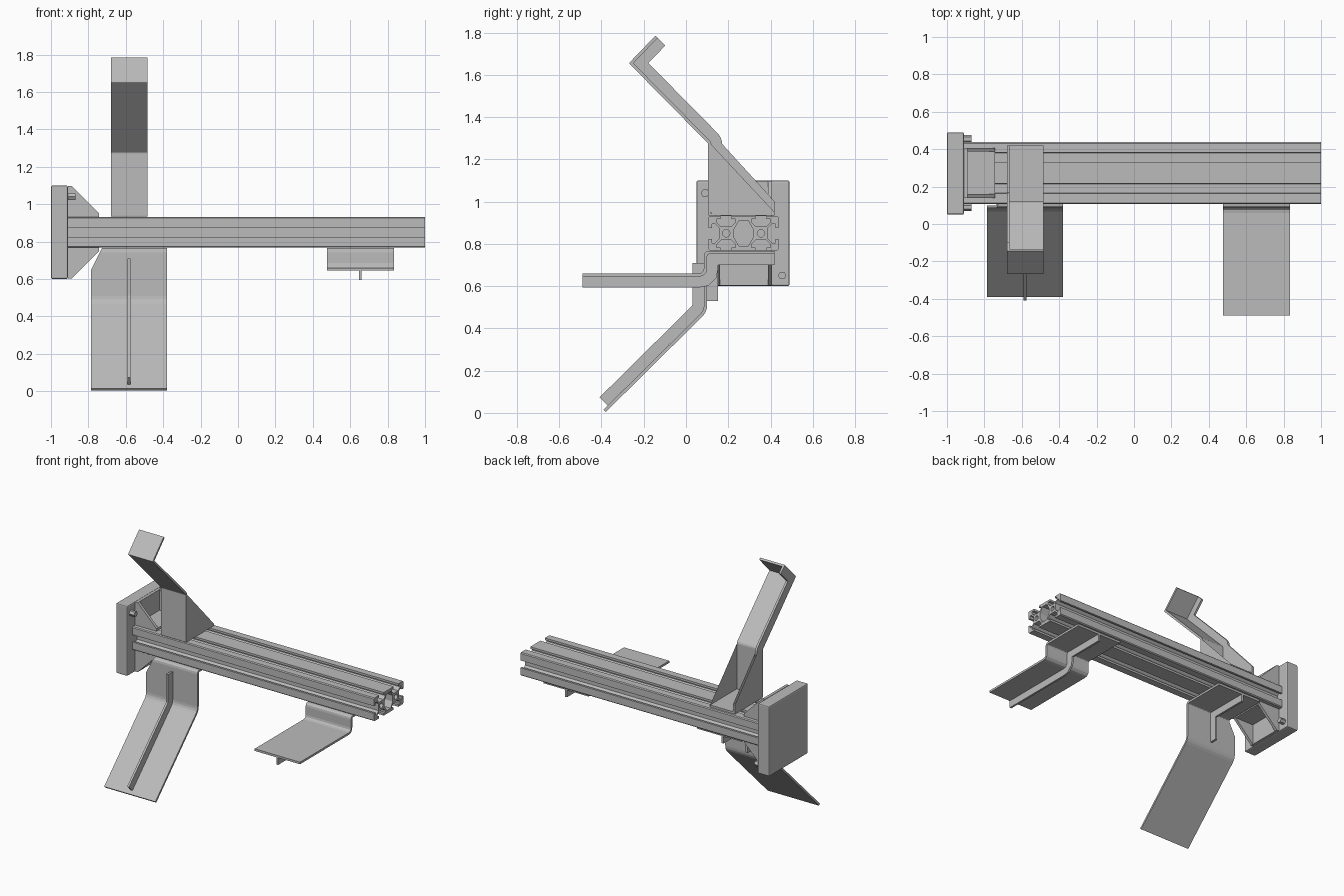
import bpy, bmesh, math
from mathutils import Vector

cube = bpy.data.objects.get("Cube")
if cube:
    bpy.data.objects.remove(cube, do_unlink=True)

metal = bpy.data.materials.new("plain grey metal")
GREY = (0.5, 0.5, 0.5, 1)
metal.diffuse_color = GREY
metal.use_nodes = True
for node in metal.node_tree.nodes:
    if node.type == 'BSDF_PRINCIPLED':
        node.inputs["Base Color"].default_value = GREY


def prism(name, loops, lo, hi, axis="x", cut=None):
    """Extrude outlines (first is the outside, the rest holes) along x or y."""
    bm = bmesh.new()
    edges = []
    for loop in loops:
        vs = [bm.verts.new((lo, a, b) if axis == "x" else (a, lo, b)) for a, b in loop]
        edges += [bm.edges.new((v, vs[i - 1])) for i, v in enumerate(vs)]
    bmesh.ops.triangle_fill(bm, edges=edges, use_beauty=True)
    geom = bmesh.ops.extrude_face_region(bm, geom=bm.faces[:])["geom"]
    move = Vector((hi - lo, 0, 0)) if axis == "x" else Vector((0, hi - lo, 0))
    bmesh.ops.translate(bm, vec=move, verts=[g for g in geom if isinstance(g, bmesh.types.BMVert)])
    # the starting cap stays in place after extruding only if it was kept
    rim = [e for e in bm.edges if e.is_boundary]
    if rim:
        bmesh.ops.triangle_fill(bm, edges=rim, use_beauty=True)
    if cut:
        bmesh.ops.bisect_plane(bm, geom=bm.verts[:] + bm.edges[:] + bm.faces[:],
                               plane_co=cut[0], plane_no=cut[1], clear_outer=True)
        bmesh.ops.holes_fill(bm, edges=[e for e in bm.edges if e.is_boundary], sides=0)
    bmesh.ops.recalc_face_normals(bm, faces=bm.faces[:])
    return finish(name, bm)


def finish(name, bm):
    mesh = bpy.data.meshes.new(name)
    bm.to_mesh(mesh)
    bm.free()
    mesh.materials.append(metal)
    ob = bpy.data.objects.new(name, mesh)
    bpy.context.collection.objects.link(ob)
    return ob


def rounded(path, r):
    """Replace each inner corner with a short curve."""
    pts = [Vector(p) for p in path]
    out = [pts[0]]
    for a, b, c in zip(pts, pts[1:], pts[2:]):
        s, e = b + (a - b).normalized() * r, b + (c - b).normalized() * r
        for i in range(4):
            t = i / 3
            out.append(s * (1 - t) ** 2 + b * 2 * t * (1 - t) + e * t * t)
    return out + [pts[-1]]


def band(path, width, r=0.015):
    """Strip along a path, thickened to its right (negative: left)."""
    pts = rounded(path, r)
    side = []
    for i, p in enumerate(pts):
        d1 = (p - pts[i - 1]).normalized() if i else (pts[1] - p).normalized()
        d2 = (pts[i + 1] - p).normalized() if i < len(pts) - 1 else d1
        n1, n2 = Vector((d1.y, -d1.x)), Vector((d2.y, -d2.x))
        m = (n1 + n2).normalized()
        side.append(p + m * width / m.dot(n1))
    return pts + side[::-1]


# Slotted double beam
H, MID = 0.0825, 0.85
CELLS = (0.19, 0.355)
half = [(0.026, 0), (0.026, 0.015), (0.045, 0.015), (0.045, 0.03), (0.025, 0.05)]
slot = [(-u, d) for u, d in half] + half[::-1]
outline = []
for cell, turn, corner in ((0, 0, False), (1, 0, True), (1, 1, True),
                           (1, 2, False), (0, 2, True), (0, 3, True)):
    c = Vector((CELLS[cell], MID))
    ang = turn * math.pi / 2
    along = Vector((math.cos(ang), math.sin(ang)))
    inward = Vector((-along.y, along.x))
    outline += [c + along * u + inward * (d - H) for u, d in slot]
    if corner:
        outline += [c + along * (H - 0.006) - inward * H, c + along * H - inward * (H - 0.006)]
bores = [[(y + 0.018 * math.cos(k * math.pi / 6), MID + 0.018 * math.sin(k * math.pi / 6))
          for k in range(12)] for y in CELLS]
centre = sum(CELLS) / 2
cavity = [(centre + sy * a, MID + sz * b) for sy, sz, a, b in (
    (1, 1, 0.045, 0.02), (1, 1, 0.022, 0.06), (-1, 1, 0.022, 0.06), (-1, 1, 0.045, 0.02),
    (-1, -1, 0.045, 0.02), (-1, -1, 0.022, 0.06), (1, -1, 0.022, 0.06), (1, -1, 0.045, 0.02))]
prism("beam", [outline] + bores + [cavity], -0.91, 1.0)

# End plate
plate = prism("end_plate", [[(0.05, 0.6), (0.49, 0.6), (0.49, 1.1), (0.05, 1.1)]], -1.0, -0.91)
bev = plate.modifiers.new("soft_edges", 'BEVEL')
bev.width, bev.segments = 0.008, 2

# Corner brackets above and below the beam
for label, s in (("upper", 1), ("lower", -1)):
    gusset = [(-0.91, MID + s * H), (-0.742, MID + s * H), (-0.742, MID + s * 0.1),
              (-0.89, MID + s * 0.248), (-0.91, MID + s * 0.248)]
    for side, y in (("front", 0.14), ("back", 0.387)):
        prism(f"{label}_bracket_{side}_gusset", [gusset], y, y + 0.02, "y")
    ell = [(-0.91, MID + s * H), (-0.742, MID + s * H), (-0.742, MID + s * 0.1),
           (-0.89, MID + s * 0.1), (-0.89, MID + s * 0.248), (-0.91, MID + s * 0.248)]
    prism(f"{label}_bracket_angle", [ell], 0.15, 0.4, "y")

# Plate screws in opposite corners
for label, y, z in (("front", 0.09, 1.04), ("back", 0.455, 0.65)):
    head = [(y + 0.02 * math.cos(k * math.pi / 3), z + 0.02 * math.sin(k * math.pi / 3))
            for k in range(6)]
    prism(f"{label}_plate_screw", [head], -0.912, -0.87)

T = 0.015   # sheet thickness
RIB = 0.066  # rib depth, including the sheet

# Upper hooked arm with a rib on one edge
arm = [(0.42, 0.934), (0.105, 0.934), (0.105, 1.275), (-0.27, 1.655), (-0.145, 1.785)]
prism("hooked_arm", [band(arm, T, 0.006)], -0.68, -0.485)
prism("hooked_arm_rib", [band(arm, RIB, 0.006)], -0.68, -0.665)

# Flat paddle with a rib beneath
flat = [(-0.49, 0.66), (0.085, 0.66), (0.085, 0.767), (0.42, 0.767)]
prism("flat_paddle", [band(flat, T, 0.025)], 0.475, 0.833)
prism("flat_paddle_rib", [band(flat, RIB, 0.025)], 0.646, 0.66)

# Sloped paddle, one corner trimmed to clear the bracket
slope = [(0.42, 0.767), (0.085, 0.767), (0.085, 0.485), (-0.39, 0.015)]
prism("sloped_paddle", [band(slope, -T, 0.025)], -0.785, -0.38,
      cut=((-0.785, 0, 0.65), Vector((-2, 0, 1)).normalized()))
prism("sloped_paddle_back_rib", [band(slope[:2] + [(0.085, 0.53)], -RIB, 0.025)], -0.59, -0.575)
prism("sloped_paddle_front_rib", [band([(0.085, 0.71), slope[2], (-0.37, 0.035)], 0.055, 0.025)],
      -0.59, -0.575)
